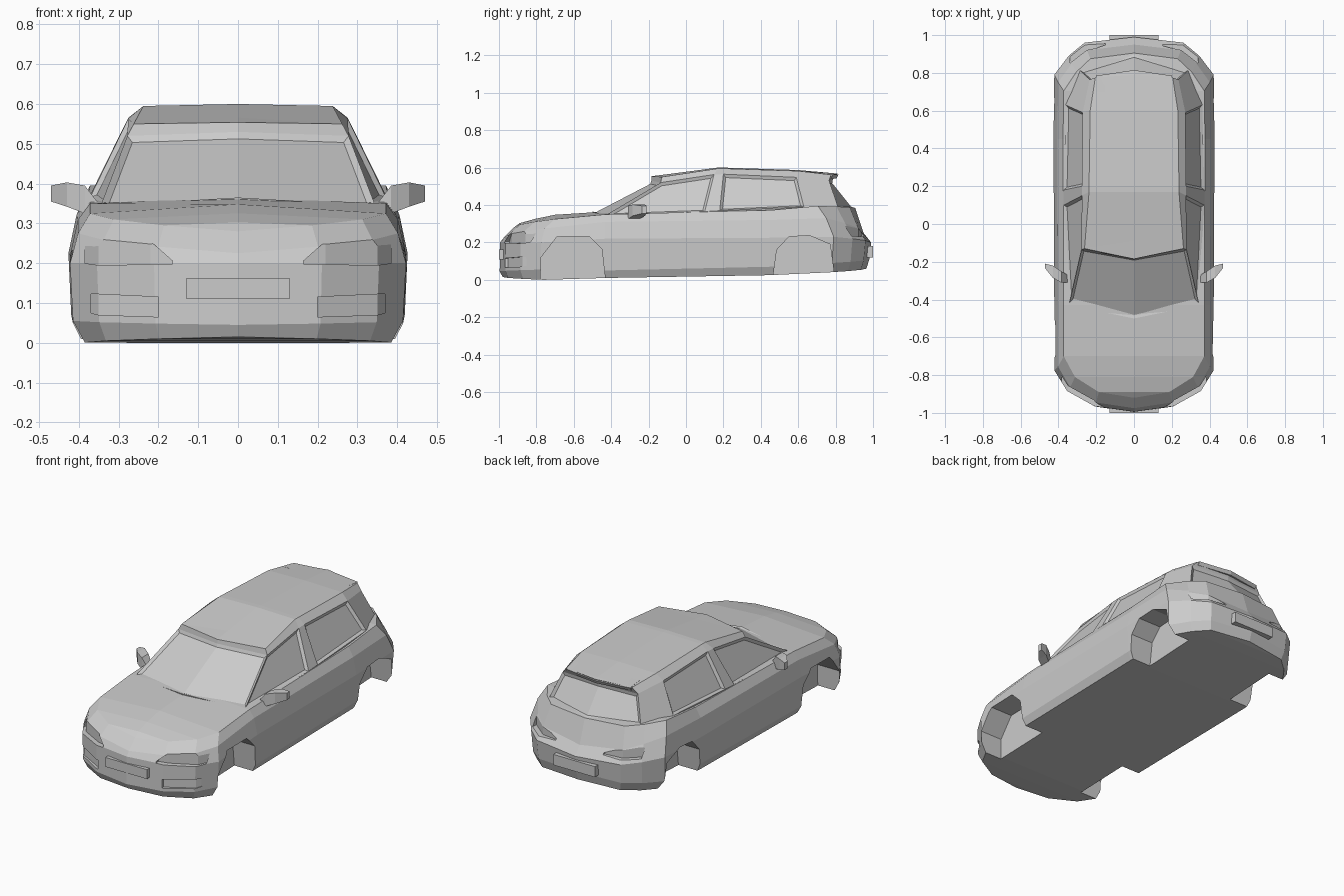
import bpy, bmesh

if "Cube" in bpy.data.objects:
    bpy.data.objects.remove(bpy.data.objects["Cube"])


def finish(name, bm):
    bmesh.ops.recalc_face_normals(bm, faces=bm.faces[:])
    me = bpy.data.meshes.new(name)
    bm.to_mesh(me)
    bm.free()
    ob = bpy.data.objects.new(name, me)
    bpy.context.collection.objects.link(ob)
    return ob


def shell(name, rows, panels=()):
    """Stack half outlines (front centre to rear centre), mirrored into closed rings."""
    bm = bmesh.new()
    rings = []
    for half in rows:
        pts = half + [(-x, y, z) for x, y, z in half[-2:0:-1]]
        rings.append([bm.verts.new(p) for p in pts])
    n = len(rings[0])
    grid = {}
    for r in range(len(rings) - 1):
        for i in range(n):
            j = (i + 1) % n
            grid[r, i] = bm.faces.new((rings[r][i], rings[r][j], rings[r + 1][j], rings[r + 1][i]))
    b = rings[0]
    for i in range(n // 2):
        face = []
        for k in (i, i + 1, (n - i - 1) % n, (n - i) % n):
            if b[k] not in face:
                face.append(b[k])
        bm.faces.new(face)
    bmesh.ops.recalc_face_normals(bm, faces=bm.faces[:])
    for r, cols in panels:      # recessed glass
        bmesh.ops.inset_region(bm, faces=[grid[r, c] for c in cols], thickness=0.014,
                               depth=-0.012, use_even_offset=True)
    bmesh.ops.remove_doubles(bm, verts=bm.verts[:], dist=1e-4)
    return finish(name, bm)


def loft(name, loops, both=True):
    """Skin a series of equal loops, cap the ends, repeat on the other side."""
    bm = bmesh.new()
    for s in ((1, -1) if both else (1,)):
        vs = [[bm.verts.new((s * x, y, z)) for x, y, z in lp] for lp in loops]
        n = len(vs[0])
        for a, b in zip(vs, vs[1:]):
            for i in range(n):
                j = (i + 1) % n
                bm.faces.new((a[i], a[j], b[j], b[i]))
        bm.faces.new(vs[0])
        bm.faces.new(vs[-1])
    return finish(name, bm)


def cut(target, cutter):
    m = target.modifiers.new(cutter.name, 'BOOLEAN')
    m.operation, m.solver, m.object = 'DIFFERENCE', 'EXACT', cutter
    cutter.hide_render = True
    cutter.display_type = 'WIRE'


def block(name, w, y0, y1, z0, z1):
    return loft(name, [[(x, y0, z0), (x, y1, z0), (x, y1, z1), (x, y0, z1)] for x in (-w, w)], False)


# lower body: one plan outline, resized for each height level
FRONT = [(0, 0), (.5, .03), (.84, .11), (1, .22)]
REAR = [(1, .2), (.82, .1), (.62, .03), (0, 0)]


def level(w, front, rear, z0, z3, z4, z6, z9):
    pts = [(w * f, front + d, z0 + (z3 - z0) * i / 3) for i, (f, d) in enumerate(FRONT)]
    pts += [(w, -.43, z4), (w * 1.01, .45, (z4 + z6) / 2)]
    pts += [(w * f, rear - d, z6 + (z9 - z6) * i / 3) for i, (f, d) in enumerate(REAR)]
    return pts


body = shell("lower_body", [
    level(.395, -.98, .965, .015, .0, .01, .04, .06),
    level(.415, -.996, .98, .045, .055, .05, .09, .11),
    level(.422, -.994, .99, .2, .2, .22, .23, .2),
    level(.402, -.975, .95, .225, .275, .31, .33, .25),
    level(.372, -.92, .905, .28, .325, .35, .395, .385),
    level(0, -.92, .905, .28, .348, .365, .395, .385)])

# wheel arches
FRONT_ARCH = [(-.78, -.1), (-.775, .12), (-.69, .23), (-.52, .233), (-.45, .165), (-.42, -.1)]
REAR_ARCH = [(.45, -.1), (.485, .16), (.55, .23), (.66, .237), (.77, .19), (.81, -.1)]
for name, prof in (("front_arch_cutter", FRONT_ARCH), ("rear_arch_cutter", REAR_ARCH)):
    cut(body, loft(name, [[(x, y, z) for y, z in prof] for x in (.28, .6)]))


# recesses that follow the rounded bumper corners: strips of (x, surface y, z low, z high)
def recess(name, strip, depth, side):
    cut(body, loft(name, [[(x, side * 1.2, lo), (x, side * (y - depth), lo),
                           (x, side * (y - depth), hi), (x, side * 1.2, hi)]
                          for x, y, lo, hi in strip]))


recess("headlight_cutter", [(.165, .972, .198, .206), (.22, .957, .197, .255),
                            (.35, .885, .195, .262), (.385, .83, .2, .262)], .028, -1)
recess("intake_cutter", [(.2, .966, .065, .115), (.35, .889, .07, .122), (.37, .855, .075, .123)], .014, -1)
recess("tail_light_cutter", [(.15, .955, .235, .245), (.25, .935, .23, .285), (.34, .865, .235, .30)], .014, 1)

# cabin: belt line, side rail, roof edge and roof centre line
belt = [(0, -.5, .365), (.345, -.43, .345), (.372, .10, .365), (.372, .18, .37),
        (.362, .63, .39), (.288, .815, .385), (0, .9, .385)]
rail = [(0, -.185, .53), (.278, -.135, .52), (.276, .15, .563), (.276, .2, .565),
        (.272, .59, .548), (.235, .765, .53), (0, .785, .535)]
roof = [(0, -.185, .554), (.262, -.13, .55), (.238, .17, .595), (.238, .2, .595),
        (.232, .6, .582), (.205, .775, .562), (0, .81, .567)]
crown = [(0, -.185, .554), (0, -.09, .566), (0, .17, .6), (0, .2, .6),
         (0, .6, .587), (0, .79, .57), (0, .81, .567)]
sunk = [(x * .97, y * .98, z - .06) for x, y, z in belt]
shell("cabin", [sunk, belt, rail, roof, crown],
      [(1, (0, 11)), (1, (1,)), (1, (10,)), (1, (3,)), (1, (8,)), (1, (5, 6))])

# rear spoiler lip
loft("rear_spoiler", [[(x, .70, .555), (x, y, .543), (x, y + .01, .562), (x, .70, .572)]
                      for x, y in ((-.2, .775), (0, .805), (.2, .775))], False)

# door mirrors: tapering from stalk to tip
loft("door_mirrors", [[(x, y0, z0), (x, y1, z0), (x, y1, z1), (x, y0, z1)]
                      for x, y0, y1, z0, z1 in ((.35, -.31, -.27, .315, .35), (.385, -.31, -.25, .325, .395),
                                                (.43, -.285, -.22, .342, .403), (.47, -.235, -.21, .355, .395))])

# plate holders
block("front_plate", .13, -1.0, -.96, .11, .163)
block("rear_plate", .13, .95, 1.0, .12, .18)
